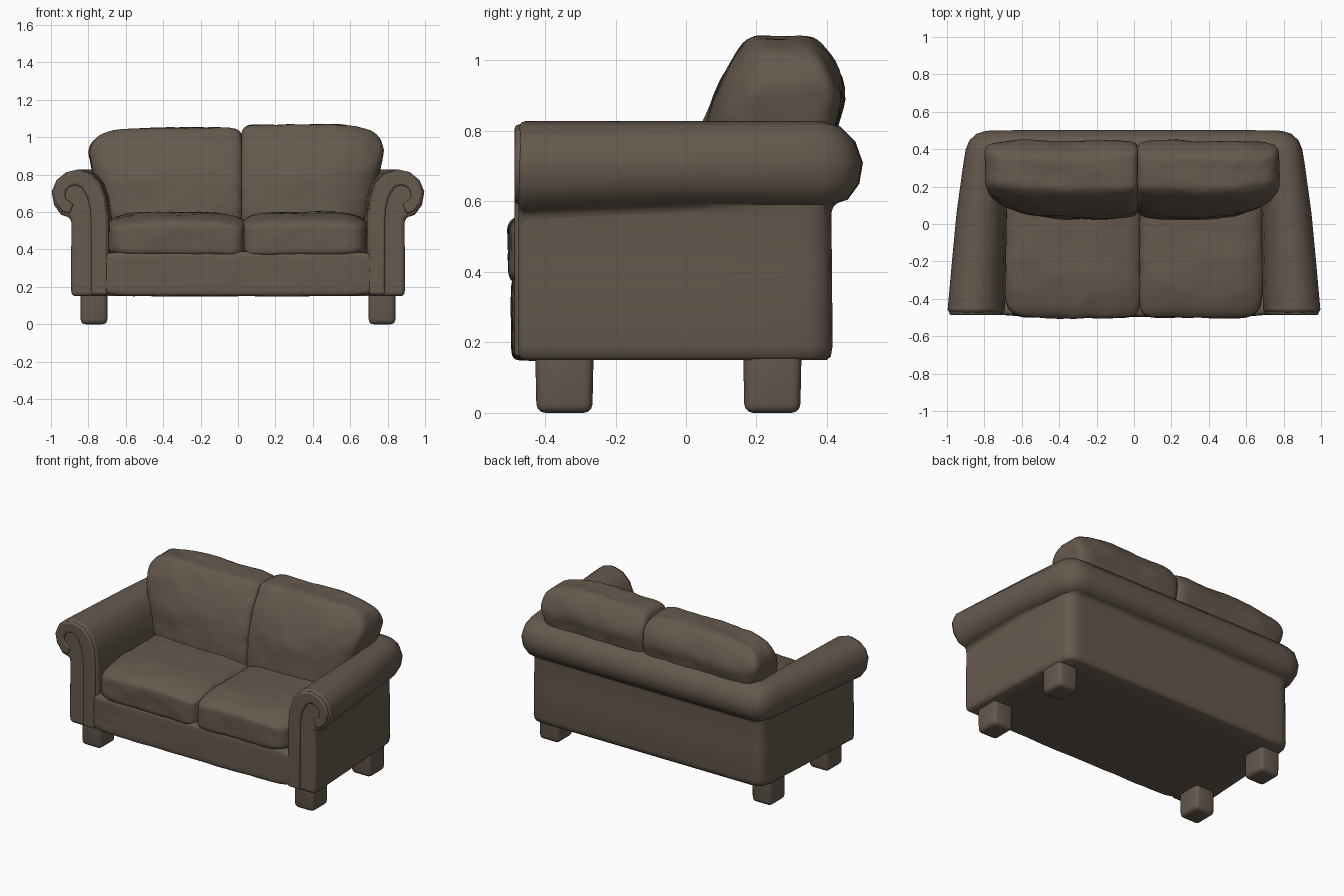
import bpy, bmesh, math
from mathutils import Vector, noise

if "Cube" in bpy.data.objects:
    bpy.data.objects.remove(bpy.data.objects["Cube"])

fabric = bpy.data.materials.new("brown fabric")
fabric.diffuse_color = (0.13, 0.10, 0.075, 1)
fabric.use_nodes = True
fabric.node_tree.nodes["Principled BSDF"].inputs["Base Color"].default_value = fabric.diffuse_color


def finish(name, bm, bevel=0.0, angle=50, segments=3):
    bmesh.ops.recalc_face_normals(bm, faces=bm.faces)
    me = bpy.data.meshes.new(name)
    bm.to_mesh(me)
    bm.free()
    ob = bpy.data.objects.new(name, me)
    bpy.context.collection.objects.link(ob)
    me.materials.append(fabric)
    if bevel:
        mod = ob.modifiers.new("soft edges", 'BEVEL')
        mod.width = bevel
        mod.segments = segments
        mod.limit_method = 'ANGLE'
        mod.angle_limit = math.radians(angle)
    bpy.ops.object.select_all(action='DESELECT')
    ob.select_set(True)
    bpy.context.view_layer.objects.active = ob
    bpy.ops.object.shade_smooth_by_angle(angle=math.radians(50))
    return ob


def lerp(a, b, t):
    return a + (b - a) * t


def pillow(name, n_in, n_out, side, warp, cuts=23, rumple=0.008):
    """Rounded cube in -1..1 (squarer on its inner side), shaped by warp, then rumpled."""
    bm = bmesh.new()
    bmesh.ops.create_cube(bm, size=2)
    bmesh.ops.subdivide_edges(bm, edges=bm.edges[:], cuts=cuts, use_grid_fill=True)
    for v in bm.verts:
        p = v.co
        n = lerp(n_in, n_out, (p.x * side + 1) / 2)
        p = p * (max(abs(c) for c in p) / sum(abs(c) ** n for c in p) ** (1 / n))
        q = Vector(warp(*p))
        d = noise.noise(q * 5) + 0.6 * noise.noise(q * 11) + 0.3 * noise.noise(q * 23)
        v.co = q + p.normalized() * d * rumple
    return finish(name, bm)


def box_warp(x0, x1, y0, y1, z0, z1):
    return lambda u, v, w: (lerp(x0, x1, (u + 1) / 2), lerp(y0, y1, (v + 1) / 2),
                            lerp(z0, z1, (w + 1) / 2))


# Arms and back: one rolled section (offset from the outer wall, height) swept round a U
section = [(-0.195, 0.15), (-0.205, 0.18), (-0.205, 0.38), (-0.205, 0.58), (-0.19, 0.68),
           (-0.16, 0.755), (-0.11, 0.805), (-0.04, 0.828), (0.025, 0.813), (0.075, 0.77),
           (0.1, 0.71), (0.088, 0.65), (0.05, 0.605), (0.0, 0.592), (-0.004, 0.56),
           (-0.002, 0.4), (0.0, 0.19), (-0.006, 0.16), (-0.02, 0.15)]
# outer point, inner point, outward direction, from the right arm's front to the middle of the back
half = [((0.895, -0.475), (0.69, -0.475), (1.03, 0)),
        ((0.88, -0.22), (0.685, -0.22), (0.95, 0.03)),
        ((0.865, 0.05), (0.68, 0.05), (0.84, 0.08)),
        ((0.848, 0.31), (0.67, 0.24), (0.64, 0.16)),
        ((0.842, 0.36), (0.67, 0.24), (0.58, 0.38)),
        ((0.83, 0.39), (0.67, 0.24), (0.50, 0.57)),
        ((0.805, 0.41), (0.67, 0.24), (0.36, 0.73)),
        ((0.77, 0.416), (0.67, 0.24), (0.2, 0.82)),
        ((0.72, 0.416), (0.67, 0.24), (0.06, 0.85)),
        ((0.40, 0.416), (0.40, 0.24), (0, 0.86)),
        ((0.0, 0.416), (0.0, 0.24), (0, 0.86))]
flip = lambda p: (-p[0], p[1])
stations = half + [tuple(flip(p) for p in s) for s in half[-2::-1]]
bm = bmesh.new()
rings = []
for o, i, n in stations:
    o, i, n = Vector(o), Vector(i), Vector(n)
    sag = 0.024 * max(0, (-o.y) / 0.475)  # the roll hangs lower at the front
    ring = []
    for d, z in section:
        p = o + n * d if d > 0 else o.lerp(i, -d / 0.205)
        if 0.55 < z < 0.7 and d > -0.05:
            z -= sag * (0.71 - z) / 0.118
        ring.append(bm.verts.new((p.x, p.y, z)))
    rings.append(ring)
m = len(section)
for a, b in zip(rings, rings[1:]):
    for k in range(m):
        bm.faces.new((a[k], a[(k + 1) % m], b[(k + 1) % m], b[k]))
bm.faces.new(rings[0])
bm.faces.new(rings[-1])
bmesh.ops.remove_doubles(bm, verts=bm.verts, dist=1e-5)
finish("arms_and_back", bm, bevel=0.02, angle=65)

# Raised scroll band on each arm front: outer and inner edge points
band = [((0.70, 0.16), (0.785, 0.16)), ((0.70, 0.58), (0.785, 0.55)),
        ((0.713, 0.68), (0.79, 0.62)), ((0.742, 0.75), (0.805, 0.68)),
        ((0.79, 0.797), (0.835, 0.73)), ((0.86, 0.818), (0.87, 0.745)),
        ((0.925, 0.80), (0.90, 0.735)), ((0.968, 0.762), (0.92, 0.715)),
        ((0.987, 0.71), (0.925, 0.69)), ((0.975, 0.65), (0.92, 0.67)),
        ((0.94, 0.605), (0.90, 0.655)), ((0.90, 0.59), (0.88, 0.645))]
for side, label in ((1, "right"), (-1, "left")):
    bm = bmesh.new()
    pairs = [[bm.verts.new((side * x, -0.466, z)) for x, z in pr] for pr in band]
    faces = [bm.faces.new((a[0], b[0], b[1], a[1])) for a, b in zip(pairs, pairs[1:])]
    ext = bmesh.ops.extrude_face_region(bm, geom=faces)
    for v in ext["geom"]:
        if isinstance(v, bmesh.types.BMVert):
            v.co.y = -0.486
    bmesh.ops.delete(bm, geom=[f for f in faces if f.is_valid], context='FACES_ONLY')
    finish(label + "_arm_scroll_band", bm, bevel=0.01)

# Base filling the space between the arms
bm = bmesh.new()
bmesh.ops.create_cube(bm, size=1)
for v in bm.verts:
    half_w = 0.78 if v.co.y < 0 else 0.75
    v.co = (math.copysign(half_w, v.co.x), -0.44 if v.co.y < 0 else 0.37,
            0.151 if v.co.z < 0 else 0.37)
finish("base", bm)

# Front rail below the seat
pillow("front_rail", 9, 9, 1, box_warp(-0.75, 0.75, -0.495, -0.30, 0.15, 0.39), rumple=0.004)

# Seat cushions: domed on top, sloping down to the front edge
for name, side, x0, x1 in (("left_seat_cushion", -1, -0.695, 0.034),
                           ("right_seat_cushion", 1, 0.028, 0.69)):
    base = box_warp(x0, x1, -0.502, 0.24, 0.36, 0.565)

    def seat(u, v, w, base=base):
        x, y, z = base(u, v, w)
        front = max(0, -v)
        if w > 0:
            z += w * (0.035 * (1 - u ** 4) - 0.05 * front ** 3)
        return x, y, z
    pillow(name, 11, 7, side, seat)

# Back cushions: leaning front, narrower at the bottom, outer edge curving back
for name, side, inner, low, high, top in (
        ("left_back_cushion", -1, 0.024, 0.70, 0.80, 1.05),
        ("right_back_cushion", 1, 0.016, 0.69, 0.78, 1.067)):
    def back(u, v, w, side=side, inner=inner, low=low, high=high, top=top):
        t = (w + 1) / 2
        out = (u * side + 1) / 2
        x = lerp(inner, lerp(low, high, min(1, t * 1.3)) * side, out)
        x -= side * 0.03 * out * (max(0, t - 0.75) / 0.25) ** 2
        front = 0.02 + 0.15 * t ** 2.8 + 0.10 * out ** 5 * (1 - 0.5 * t) + 0.02 * (1 - out) ** 6
        rear = 0.36 + 0.086 * min(1, t * 1.4) - 0.075 * (max(0, t - 0.7) / 0.3) ** 2
        y = lerp(front, rear, (v + 1) / 2)
        return x, y, lerp(0.50, top, t) - 0.02 * out ** 6 * t
    pillow(name, 11, 7.5, side, back, rumple=0.010)

# Legs: four blocks with worn edges
for x, sx in ((0.77, "right"), (-0.77, "left")):
    for y, sy in ((-0.345, "front"), (0.245, "back")):
        bm = bmesh.new()
        bmesh.ops.create_cube(bm, size=1)
        for v in bm.verts:
            v.co = (x + v.co.x * 0.142, y + v.co.y * 0.165, 0.077 + v.co.z * 0.154)
            if v.co.z < 0.1:  # slight taper to the floor
                v.co.y = lerp(y, v.co.y, 0.96)
        worn = [e for e in bm.edges if min(v.co.z for v in e.verts) < 0.1]
        bmesh.ops.bevel(bm, geom=worn, offset=0.025, segments=3, profile=0.5, affect='EDGES')
        finish(f"{sy}_{sx}_leg", bm)
